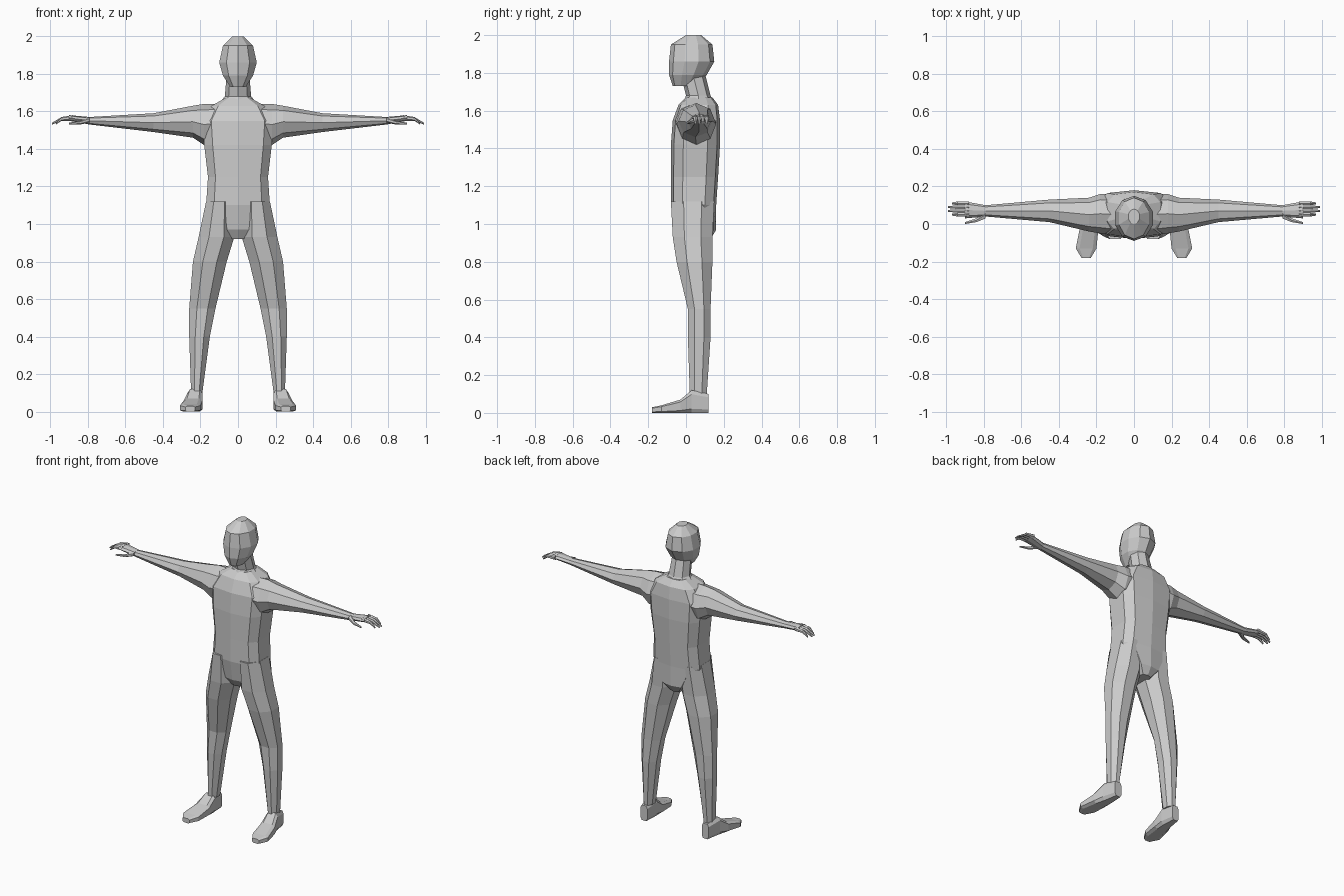
import bpy, bmesh
from math import sin, cos, pi, copysign

cube = bpy.data.objects.get("Cube")
if cube:
    bpy.data.objects.remove(cube, do_unlink=True)

grey = bpy.data.materials.new("plain grey")
grey.use_nodes = True
shade = 0.6
colour = (shade, shade, shade, 1)
grey.diffuse_color = colour
grey.node_tree.nodes["Principled BSDF"].inputs["Base Color"].default_value = colour


def section(sides, roundness=1, turn=0):
    """Polygon filling a unit box; a low roundness pushes it into the corners."""
    def bulge(value):
        return copysign(abs(value) ** roundness, value) if abs(value) > 1e-6 else 0

    angles = [2 * pi * (step + turn) / sides for step in range(sides)]
    points = [(bulge(sin(angle)), bulge(cos(angle))) for angle in angles]
    wide = max(abs(u) for u, v in points)
    tall = max(abs(v) for u, v in points)
    return [(u / wide, v / tall) for u, v in points]


def between(start, end, factor):
    """Map a factor from -1 to 1 onto the span from start to end."""
    return (start + end) / 2 + factor * (end - start) / 2


# Each maps a ring's position and section point to x, y, z
def along_x(position, a, b):
    return position, a, b


def along_y(position, a, b):
    return a, position, b


def along_z(position, a, b):
    return a, b, position


def loft(name, direction, outline, rings, mirror=True):
    """Skin an outline through named rings of (position, a span, b span)."""
    bm = bmesh.new()
    loops = []
    for position, left, right, low, high in rings.values():
        loops.append([
            bm.verts.new(direction(position, between(left, right, u), between(low, high, v)))
            for u, v in outline
        ])
    for first, second in zip(loops, loops[1:]):
        for corner in range(len(outline)):
            previous = corner - 1
            bm.faces.new((first[previous], first[corner], second[corner], second[previous]))
    bm.faces.new(loops[0])
    bm.faces.new(loops[-1])
    bmesh.ops.recalc_face_normals(bm, faces=bm.faces)
    mesh = bpy.data.meshes.new(name)
    bm.to_mesh(mesh)
    bm.free()
    mesh.materials.append(grey)
    part = bpy.data.objects.new(name, mesh)
    bpy.context.collection.objects.link(part)
    if mirror:
        part.modifiers.new("Mirror", "MIRROR")


def upright(name, outline, rings):
    """Loft a part on the centre line from (height, half width, front, back)."""
    spans = {
        landmark: (height, -half, half, front, back)
        for landmark, (height, half, front, back) in rings.items()
    }
    loft(name, along_z, outline, spans, mirror=False)


# Trunk from crotch to collar
upright("torso", section(10, roundness=.6), {
    "crotch": (.92, .04, -.03, .13),
    "seat": (.97, .09, -.06, .16),
    "hips": (1.1, .17, -.08, .16),
    "waist": (1.25, .16, -.08, .17),
    "ribs": (1.42, .18, -.08, .18),
    "chest": (1.55, .19, -.07, .18),
    "shoulders": (1.63, .14, -.04, .17),
    "collar": (1.67, .07, 0, .14),
})

# Neck leaning forward into the skull
upright("neck", section(8), {
    "base": (1.61, .13, -.03, .17),
    "middle": (1.68, .07, 0, .13),
    "top": (1.8, .06, -.03, .1),
})

# Head from chin to crown
upright("head", section(10), {
    "chin": (1.73, .04, -.07, .05),
    "jaw": (1.79, .08, -.09, .11),
    "temples": (1.86, .1, -.09, .15),
    "brow": (1.95, .08, -.08, .14),
    "crown": (2, .03, 0, .08),
})

# Arms held straight out, ending in the palms
loft("arm", along_x, section(8), {
    "root": (.1, -.06, .16, 1.44, 1.64),
    "armpit": (.18, -.05, .16, 1.42, 1.64),
    "shoulder": (.24, -.04, .14, 1.46, 1.63),
    "elbow": (.45, .01, .13, 1.49, 1.59),
    "wrist": (.79, .04, .1, 1.53, 1.57),
    "knuckles": (.9, .03, .12, 1.55, 1.58),
})

# Four fingers drooping a little at the tips
for order, finger in enumerate(("little", "ring", "middle", "index")):
    centre = .11 - .02 * order
    reach = 1 - .02 * abs(order - 1.5)
    loft(finger + "_finger", along_x, section(6), {
        "knuckle": (.88, centre - .01, centre + .01, 1.55, 1.58),
        "joint": (.94, centre - .01, centre + .01, 1.55, 1.57),
        "tip": (reach, centre - .005, centre + .005, 1.53, 1.54),
    })

# Thumbs pointing forward and out
loft("thumb", along_x, section(6), {
    "base": (.79, .03, .07, 1.54, 1.57),
    "joint": (.84, .01, .03, 1.53, 1.55),
    "tip": (.9, 0, .01, 1.53, 1.54),
})

# Legs spread apart
loft("leg", along_z, section(8, turn=.5), {
    "ankle": (.1, .19, .25, .02, .11),
    "calf": (.4, .15, .26, .01, .13),
    "knee": (.55, .12, .26, .01, .13),
    "thigh": (.8, .06, .24, -.05, .14),
    "groin": (.93, .02, .21, -.07, .14),
    "hip": (1.12, .03, .17, -.08, .15),
})

# Feet from heel to toe, turned slightly out
loft("foot", along_y, section(8, roundness=.5, turn=.5), {
    "heel": (.12, .2, .25, 0, .1),
    "instep": (.03, .19, .27, 0, .12),
    "arch": (-.03, .19, .29, 0, .07),
    "ball": (-.13, .2, .31, 0, .04),
    "toes": (-.18, .23, .28, 0, .03),
})
